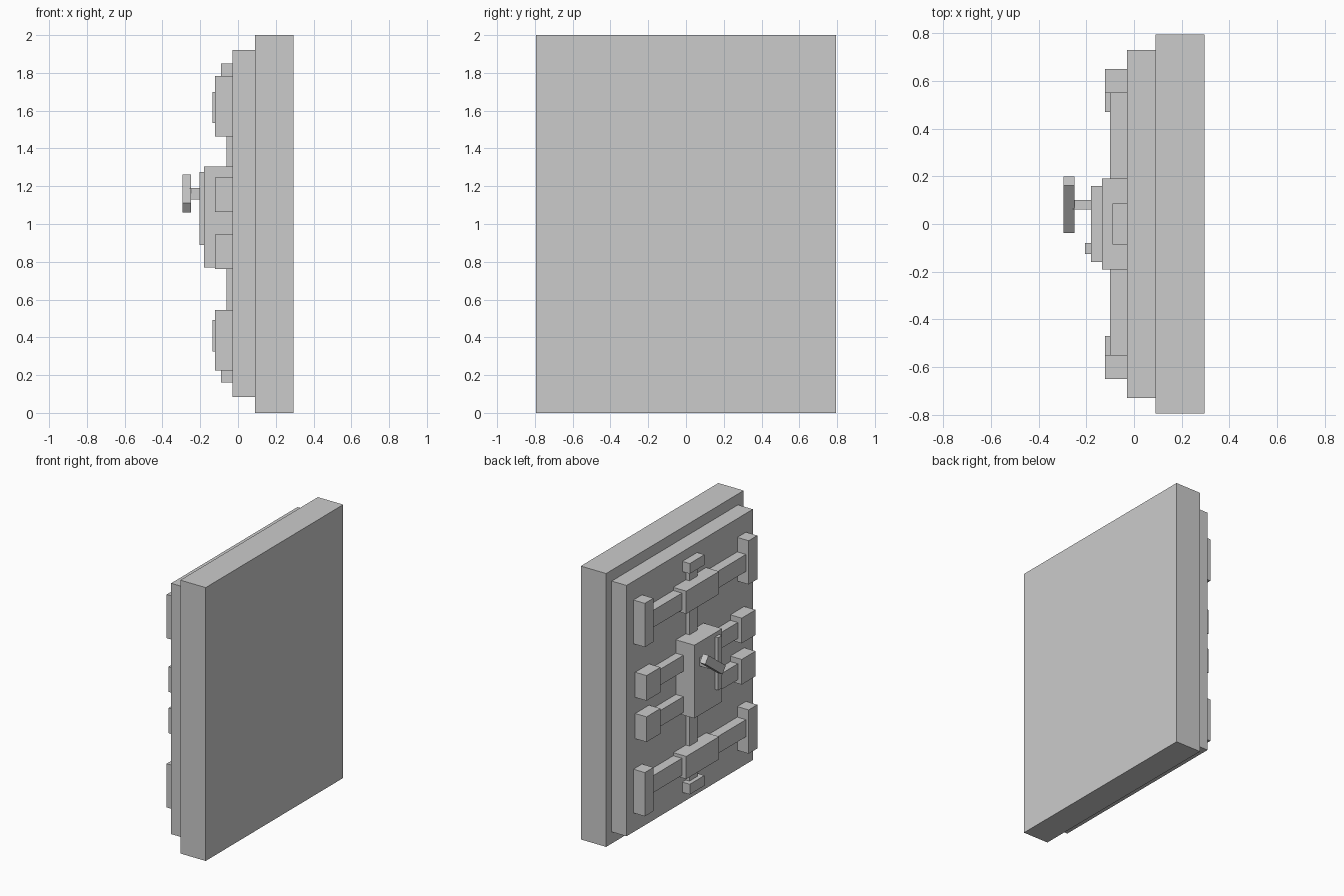
import bpy
import math

if "Cube" in bpy.data.objects:
    bpy.data.objects.remove(bpy.data.objects["Cube"], do_unlink=True)

steel = bpy.data.materials.new("grey steel")
GREY = (0.6, 0.6, 0.6, 1)
steel.use_nodes = True
steel.diffuse_color = GREY
steel.node_tree.nodes["Principled BSDF"].inputs["Base Color"].default_value = GREY

BACK = -0.03  # inner face of the door that carries the mechanism


def box(name, xs, ys, zs, tilt=0):
    """Box between pairs of limits, optionally tilted about x."""
    spans = (xs, ys, zs)
    bpy.ops.mesh.primitive_cube_add(size=1, location=[sum(s) / 2 for s in spans])
    ob = bpy.context.object
    ob.name = name
    ob.scale = [abs(s[1] - s[0]) for s in spans]
    ob.rotation_euler.x = tilt
    ob.data.materials.append(steel)
    return ob


def fitting(name, top, ys, zs):
    """Block rising from the inner face to x = top, set slightly in."""
    return box(name, (top, BACK + 0.01), ys, zs)


# Stepped door slab
box("outer_slab", (0.09, 0.295), (-0.795, 0.795), (0, 2))
box("inner_slab", (BACK, 0.09), (-0.73, 0.73), (0.085, 1.92))

# Vertical bolt with end caps
fitting("vertical_rod", -0.06, (-0.045, 0.045), (0.2, 1.8))
fitting("lower_cap", -0.09, (-0.085, 0.085), (0.16, 0.235))
fitting("upper_cap", -0.09, (-0.085, 0.085), (1.775, 1.85))

# Long cross bars with centre sleeves and tall end keepers
for label, z, keeper_z in (("lower", 0.408, 0.385), ("upper", 1.617, 1.623)):
    fitting(label + "_cross_bar", -0.10, (-0.56, 0.56), (z - 0.065, z + 0.06))
    fitting(label + "_sleeve", -0.135, (-0.19, 0.19), (z - 0.083, z + 0.083))
    for side, s in (("rear", 1), ("front", -1)):
        fitting(f"{label}_{side}_keeper", -0.122, (0.55 * s, 0.65 * s),
                (keeper_z - 0.16, keeper_z + 0.16))

# Short bolts on each side of the lock case
for label, z in (("low", 0.853), ("high", 1.155)):
    fitting(label + "_short_bar", -0.09, (-0.48, 0.48), (z - 0.065, z + 0.052))
    for side, s in (("rear", 1), ("front", -1)):
        fitting(f"{label}_{side}_block", -0.122, (0.47 * s, 0.63 * s),
                (z - 0.092, z + 0.092))

# Lock case, strip and tilted handle
fitting("lock_case", -0.18, (-0.16, 0.16), (0.77, 1.305))
box("lock_strip", (-0.205, -0.175), (-0.125, -0.08), (0.89, 1.275))
box("handle_shaft", (-0.255, -0.175), (0.06, 0.10), (1.13, 1.19))
box("handle_lever", (-0.295, -0.25), (-0.045, 0.205), (1.13, 1.193), math.radians(37))
